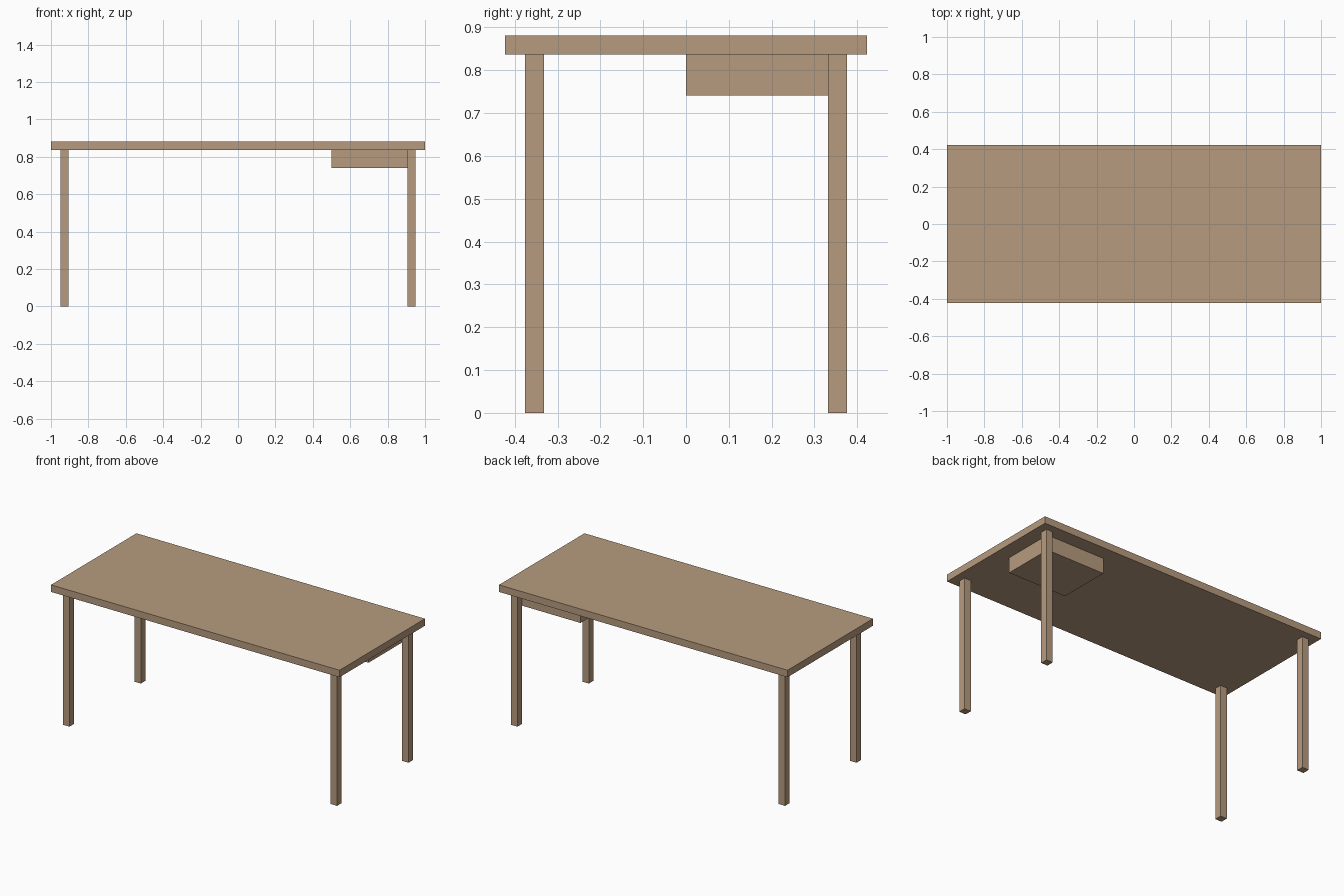
import bpy

if "Cube" in bpy.data.objects:
    bpy.data.objects.remove(bpy.data.objects["Cube"])

wood = bpy.data.materials.new("wood")
wood.diffuse_color = (0.47, 0.33, 0.21, 1)
wood.use_nodes = True
wood.node_tree.nodes["Principled BSDF"].inputs["Base Color"].default_value = wood.diffuse_color


def box(name, lo, hi):
    """Axis-aligned box between two opposite corners."""
    center = [(a + b) / 2 for a, b in zip(lo, hi)]
    bpy.ops.mesh.primitive_cube_add(size=1, location=center)
    ob = bpy.context.object
    ob.name = name
    ob.scale = [b - a for a, b in zip(lo, hi)]
    bpy.ops.object.transform_apply(location=False, rotation=False, scale=True)
    ob.data.materials.append(wood)
    return ob


HEIGHT, UNDERSIDE = 0.881, 0.837
LEG = 0.045                      # leg thickness
LEG_X, LEG_Y = 0.95, 0.376       # outer faces of the legs

# Table top
box("table_top", (-1, -0.423, UNDERSIDE), (1, 0.423, HEIGHT))

# Four square legs
for side, sx in (("left", -1), ("right", 1)):
    for end, sy in (("front", -1), ("back", 1)):
        cx, cy = sx * (LEG_X - LEG / 2), sy * (LEG_Y - LEG / 2)
        box(f"{end}_{side}_leg",
            (cx - LEG / 2, cy - LEG / 2, 0),
            (cx + LEG / 2, cy + LEG / 2, UNDERSIDE))

# Drawer box hung under the back right corner, meeting the leg's inner corner
box("drawer", (0.5, 0, 0.741), (LEG_X - LEG, LEG_Y - LEG, UNDERSIDE))
